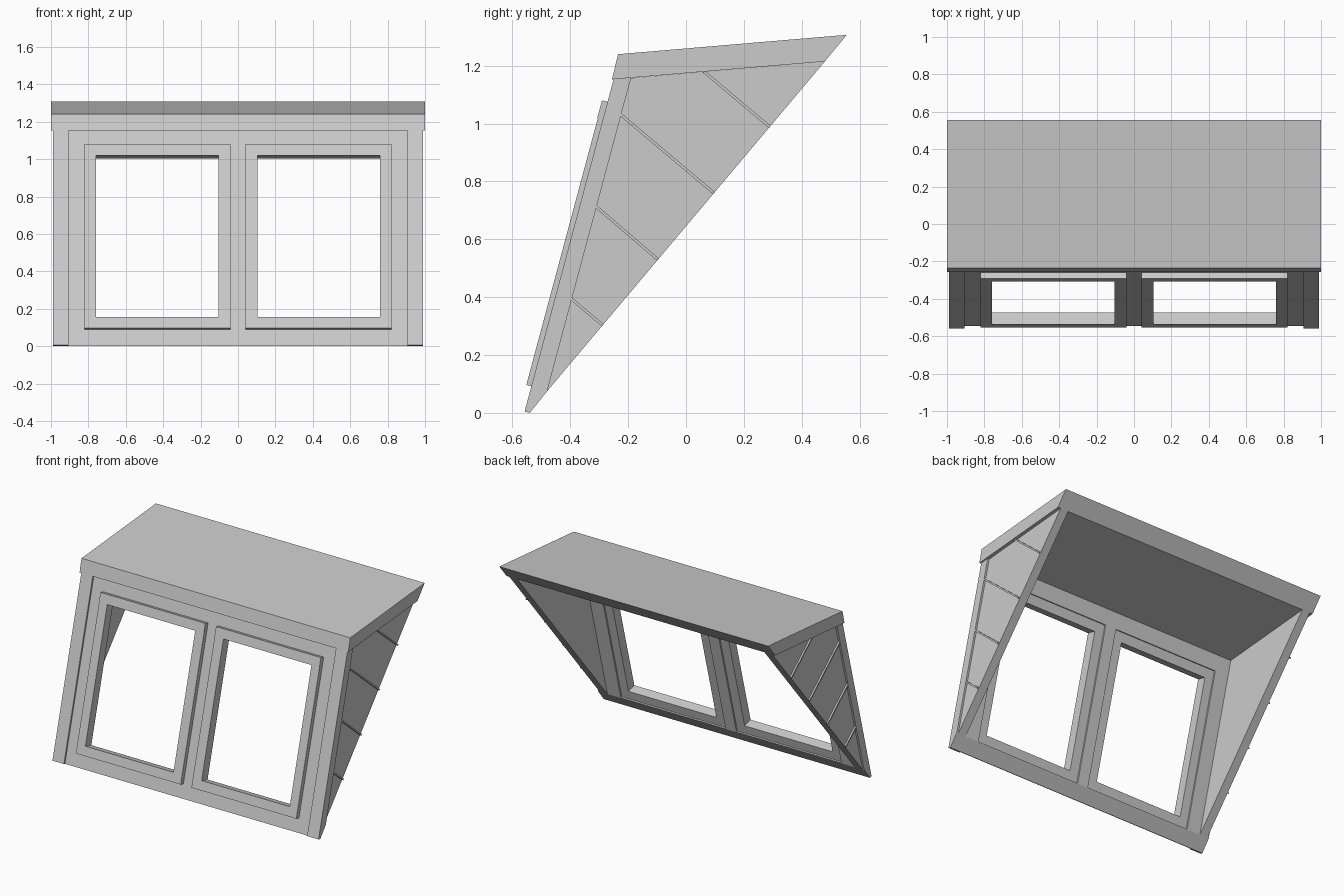
import bpy, bmesh, math

if "Cube" in bpy.data.objects:
    bpy.data.objects.remove(bpy.data.objects["Cube"])

TILT = math.radians(15)
SN, CS = math.sin(TILT), math.cos(TILT)


def front(s, t):
    """Point (y, z) on the leaning front: s up the slope, t outward."""
    return (-0.558 + s * SN - t * CS, 0.005 + s * CS + t * SN)


def prism(name, outline, x0, x1, mirror=False):
    """Extrude a (y, z) outline from x0 to x1, optionally mirrored over x = 0."""
    bm = bmesh.new()
    for sign in ((1, -1) if mirror else (1,)):
        a = [bm.verts.new((sign * x0, y, z)) for y, z in outline]
        b = [bm.verts.new((sign * x1, y, z)) for y, z in outline]
        bm.faces.new(a)
        bm.faces.new(b[::-1])
        n = len(outline)
        for i in range(n):
            j = (i + 1) % n
            bm.faces.new((a[j], a[i], b[i], b[j]))
    bmesh.ops.recalc_face_normals(bm, faces=bm.faces)
    me = bpy.data.meshes.new(name)
    bm.to_mesh(me)
    bm.free()
    ob = bpy.data.objects.new(name, me)
    bpy.context.collection.objects.link(ob)
    return ob


def board(name, x0, x1, s0, s1, t0, t1):
    """Mirrored pair of boards lying in the leaning front."""
    outline = [front(s0, t0), front(s0, t1), front(s1, t1), front(s1, t0)]
    return prism(name, outline, x0, x1, True)


# Roof slab
prism("roof", [(-0.256, 1.153), (-0.235, 1.24), (0.556, 1.307), (0.48, 1.215)], -1, 1)

# Corner posts, cut off along the main roof pitch
prism("corner_posts", [front(0, 0), (-0.54, 0), (-0.48, 0.075),
                       front(1.209, -0.057), front(1.19, 0)], 0.905, 0.99, True)

# Front wall with two window openings
wall = prism("front_wall", [front(0, -0.012), (-0.54, 0), (-0.48, 0.075),
                            front(1.209, -0.057), front(1.194, -0.012)], -0.905, 0.905)
cutter = board("window_cutter", 0.04, 0.82, 0.09, 1.108, -0.2, 0.1)
cutter.hide_render = True
mod = wall.modifiers.new("openings", 'BOOLEAN')
mod.operation = 'DIFFERENCE'
mod.solver = 'EXACT'
mod.object = cutter
bpy.context.view_layer.objects.active = wall
bpy.ops.object.modifier_apply(modifier=mod.name)
bpy.data.objects.remove(cutter)

# Window frames standing proud of the wall
BACK, FACE = -0.047, 0.018
board("window_heads", 0.04, 0.82, 1.046, 1.108, BACK, FACE + 0.002)
board("window_sills", 0.04, 0.82, 0.09, 0.151, BACK, FACE)
board("window_inner_jambs", 0.04, 0.105, 0.151, 1.046, BACK, FACE)
board("window_outer_jambs", 0.76, 0.82, 0.151, 1.046, BACK, FACE)

# Triangular cheek walls
prism("side_walls", [(-0.48, 0.075), (0.48, 1.215), front(1.209, -0.057)],
      0.92, 0.978, True)

# Raised seams across the cheeks, square to the main roof pitch
seams = [((-0.40, 0.397), (-0.29, 0.305)), ((-0.312, 0.714), (-0.098, 0.531)),
         ((-0.228, 1.033), (0.095, 0.761)), ((0.062, 1.18), (0.29, 0.988))]
for i, ((y0, z0), (y1, z1)) in enumerate(seams):
    dy, dz = 0.0032, 0.0038
    prism(f"side_seam_{i + 1}", [(y0 - dy, z0 - dz), (y1 - dy, z1 - dz),
                                 (y1 + dy, z1 + dz), (y0 + dy, z0 + dz)],
          0.974, 0.989, True)
